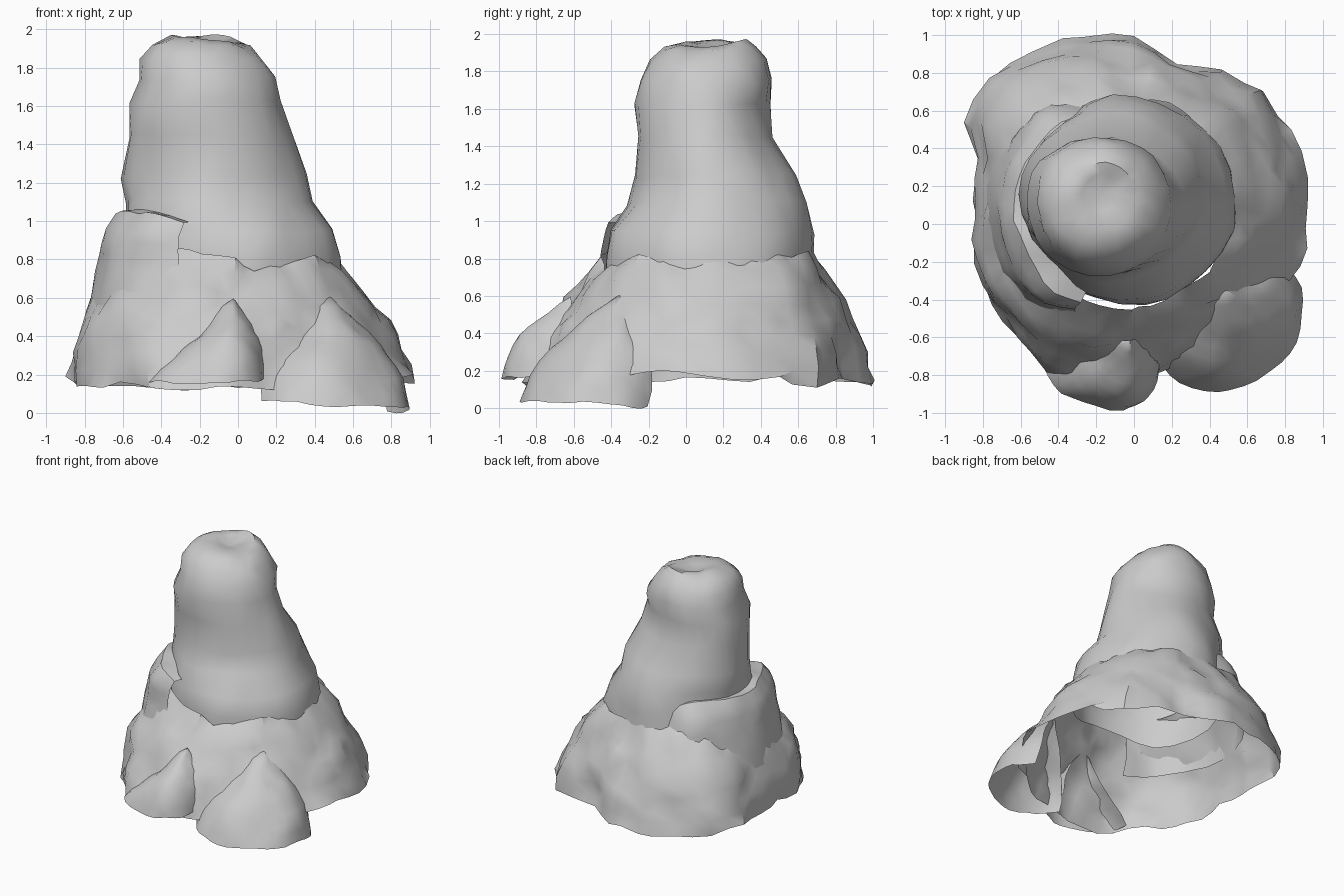
import bpy, bmesh, math
from mathutils import Vector, noise

cube = bpy.data.objects.get("Cube")
if cube:
    bpy.data.objects.remove(cube, do_unlink=True)

stone = bpy.data.materials.new("grey stone")
stone.use_nodes = True
GREY = (0.6, 0.6, 0.6, 1)
stone.diffuse_color = GREY
stone.node_tree.nodes["Principled BSDF"].inputs["Base Color"].default_value = GREY


def lerp(a, b, t):
    return a + (b - a) * t


def table(rows, key):
    """Interpolate rows of (key, values...) at the given key."""
    for low, high in zip(rows, rows[1:]):
        if key <= high[0]:
            t = max(0, (key - low[0]) / (high[0] - low[0]))
            return [lerp(a, b, t) for a, b in zip(low[1:], high[1:])]
    return list(rows[-1][1:])


def shell(name, point, columns, rows, closed=True, cap=None, rough=0.03, freq=4, angle=38):
    """Loft point(u, v) into an open rock shell with chipped facets."""
    bm = bmesh.new()
    grid = []
    for j in range(rows + 1):
        ring = []
        for i in range(columns if closed else columns + 1):
            p = Vector(point(i / columns, j / rows))
            p += noise.noise_vector(p * freq) * rough
            p += noise.noise_vector(p * freq * 3) * rough * 0.4
            ring.append(bm.verts.new(p))
        grid.append(ring)
    for a, b in zip(grid, grid[1:]):
        for i in range(columns):
            k = (i + 1) % len(a)
            bm.faces.new((a[i], a[k], b[k], b[i]))
    if cap:
        tip = bm.verts.new(cap)
        for i in range(columns):
            bm.faces.new((grid[-1][i], grid[-1][(i + 1) % columns], tip))
    bmesh.ops.triangulate(bm, faces=bm.faces[:])
    mesh = bpy.data.meshes.new(name)
    bm.to_mesh(mesh)
    bm.free()
    mesh.materials.append(stone)
    ob = bpy.data.objects.new(name, mesh)
    bpy.context.collection.objects.link(ob)
    bpy.ops.object.select_all(action='DESELECT')
    ob.select_set(True)
    bpy.context.view_layer.objects.active = ob
    bpy.ops.object.shade_smooth_by_angle(angle=math.radians(angle))
    return ob


# Column: height, then min x, max x, min y, max y
COLUMN = [
    (0.66, -0.58, 0.53, -0.44, 0.71), (0.8, -0.58, 0.52, -0.44, 0.69),
    (0.95, -0.58, 0.49, -0.41, 0.67), (1.1, -0.59, 0.39, -0.31, 0.64),
    (1.25, -0.6, 0.35, -0.27, 0.59), (1.45, -0.57, 0.26, -0.26, 0.47),
    (1.62, -0.58, 0.21, -0.27, 0.46), (1.75, -0.53, 0.19, -0.24, 0.46),
    (1.85, -0.52, 0.13, -0.18, 0.42), (1.92, -0.46, 0.07, -0.11, 0.37),
    (1.95, -0.36, 0.0, -0.02, 0.32), (1.93, -0.28, -0.09, 0.07, 0.25)]


def column_point(u, v):
    k = v * (len(COLUMN) - 1)
    i = min(int(k), len(COLUMN) - 2)
    z, x0, x1, y0, y1 = (lerp(a, b, k - i) for a, b in zip(COLUMN[i], COLUMN[i + 1]))
    a = u * math.tau
    if v == 0:
        z += 0.05 * math.sin(3 * a)
    return ((x0 + x1) / 2 + (x1 - x0) / 2 * math.cos(a),
            (y0 + y1) / 2 + (y1 - y0) / 2 * math.sin(a), z)


shell("column", column_point, 26, 11, cap=(-0.18, 0.16, 1.91), rough=0.035, freq=3)

# Skirt: angle in degrees, foot radius, foot height, crown height, bulge
SKIRT = [
    (0, 0.92, 0.17, 0.8, 0.05), (24, 0.97, 0.14, 0.8, 0.06),
    (45, 0.98, 0.14, 0.82, 0.05), (58, 0.95, 0.15, 0.82, 0.03),
    (72, 0.86, 0.14, 0.82, 0.06), (84, 0.95, 0.14, 0.82, 0.05),
    (112, 1.06, 0.12, 0.85, 0.05), (126, 1.07, 0.14, 0.92, 0.07),
    (140, 1.1, 0.16, 0.95, 0.1), (150, 1.05, 0.2, 0.92, 0.08),
    (157, 0.87, 0.14, 0.9, 0.1), (180, 0.84, 0.14, 0.88, 0.1),
    (205, 0.87, 0.14, 0.86, 0.09), (225, 0.88, 0.14, 0.86, 0.09),
    (246, 0.92, 0.12, 0.86, 0.06), (270, 0.84, 0.13, 0.8, 0.05),
    (285, 0.8, 0.14, 0.72, 0.04), (305, 0.8, 0.15, 0.78, 0.04),
    (335, 0.88, 0.17, 0.83, 0.04), (360, 0.92, 0.17, 0.8, 0.05)]


def skirt_point(u, v):
    a = u * math.tau
    radius, low, high, bulge = table(SKIRT, u * 360)
    x = lerp(radius * math.cos(a), -0.03 + 0.53 * math.cos(a), v)
    y = lerp(radius * math.sin(a), 0.12 + 0.57 * math.sin(a), v)
    swell = bulge * math.sin(math.pi * v)
    return (x + swell * math.cos(a), y + swell * math.sin(a), lerp(low, high, v))


shell("skirt", skirt_point, 48, 8, rough=0.045, freq=5)

# Raised shoulder hugging the side of the column
SHOULDER = [(0, 0.74, 0.5), (0.25, 0.7, 0.72), (0.65, 0.66, 0.93),
            (0.85, 0.59, 1.04), (1, 0.48, 1.05)]


def shoulder_point(u, v):
    a = math.radians(lerp(112, 243, u))
    r, z = table(SHOULDER, v)
    edge = min(1, 7 * min(u, 1 - u))
    r = lerp(0.5, r, lerp(0.6, 1, edge))
    z -= 0.05 * (1 - edge)
    return (-0.04 + r * math.cos(a), 0.08 + r * math.sin(a), z)


shell("shoulder", shoulder_point, 18, 7, closed=False, rough=0.03)


# Foot mounds: half domes leaning against the skirt
def mound(name, foot, peak, wide, deep, facing, low, high, skew, sag):
    out = Vector((math.cos(facing), math.sin(facing)))
    side = Vector((-out.y, out.x))

    def point(u, v):
        a = lerp(-math.pi * 0.56, math.pi * 0.56, u)
        slope = 1 - v ** 1.7
        centre = Vector(foot).lerp(Vector(peak), v)
        s = math.sin(a)
        flare = 1 + (skew * (1 - v) ** 2 if s < 0 else 0)
        p = centre + slope * (out * deep * math.cos(a) + side * wide * s * flare)
        return (p.x, p.y, lerp(low + sag * s, high, v ** 0.9))

    shell(name, point, 20, 9, closed=False, rough=0.025, angle=45)


mound("large_mound", (0.5, -0.5), (0.47, -0.35), 0.42, 0.36,
      math.radians(-52), 0.03, 0.61, 0.02, -0.02)
mound("small_mound", (-0.08, -0.7), (-0.03, -0.62), 0.23, 0.28,
      math.radians(-88), 0.16, 0.6, 0.75, 0.01)
